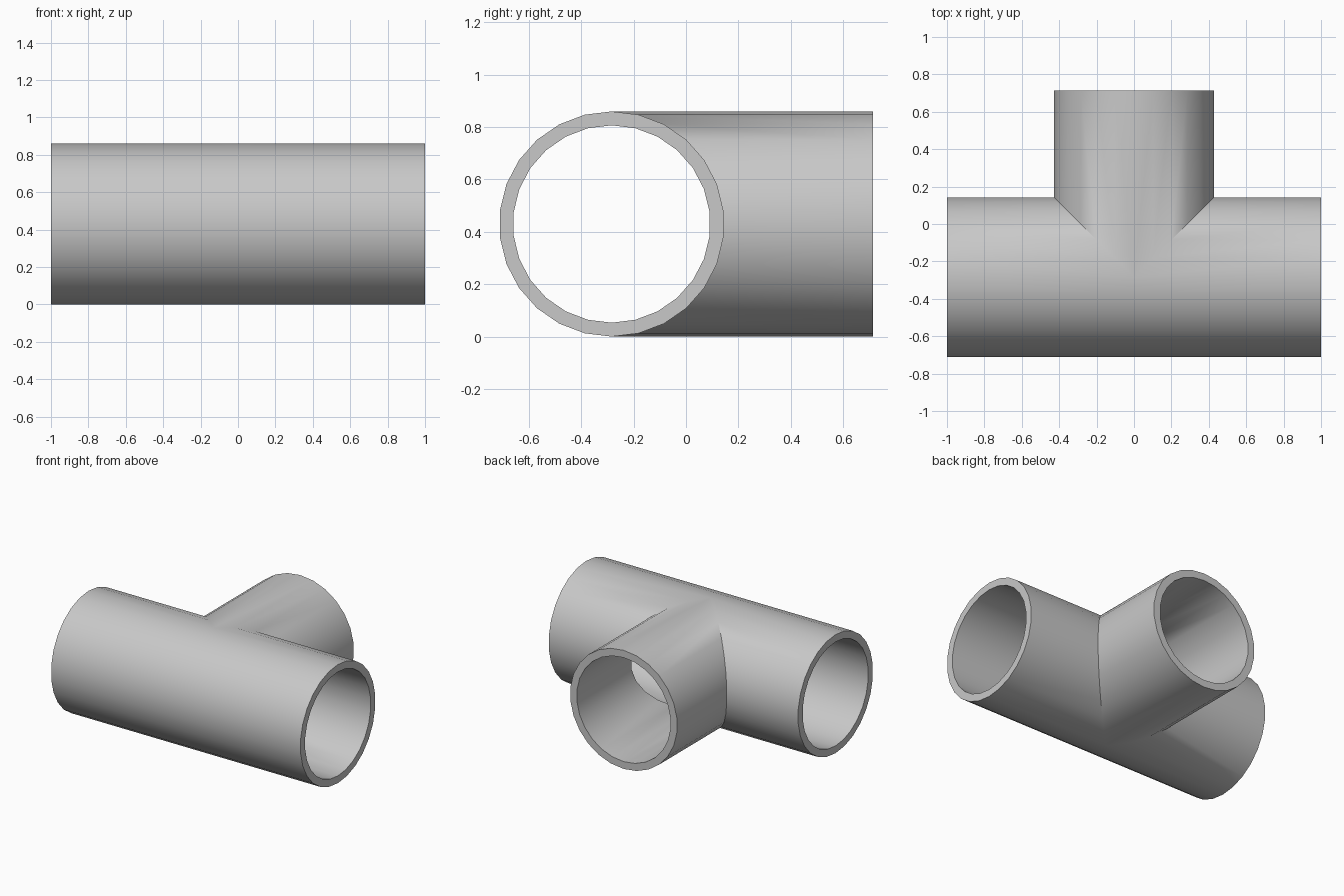
import bpy, bmesh, math

cube = bpy.data.objects.get("Cube")
if cube:
    bpy.data.objects.remove(cube)

SIDES = 26
OUTER, INNER = 0.43, 0.377
AXIS_Y, AXIS_Z = -0.284, 0.43
BRANCH_END = 0.714
GREY = (0.58, 0.58, 0.58, 1)

grey = bpy.data.materials.new("pipe_grey")
grey.use_nodes = True
grey.diffuse_color = GREY
grey.node_tree.nodes["Principled BSDF"].inputs["Base Color"].default_value = GREY


def profile(radius):
    """Polygon ring as (horizontal, vertical), with points at top and bottom."""
    angles = [2 * math.pi * i / SIDES for i in range(SIDES)]
    ring = [(radius * math.sin(a), radius * math.cos(a)) for a in angles]
    return [(0.0 if abs(h) < 1e-6 else h, v) for h, v in ring]


def add_face(bm, corners):
    unique = list(dict.fromkeys(corners))
    bm.faces.new([bm.verts.new((x, y + AXIS_Y, z + AXIS_Z)) for x, y, z in unique])


def edges_of(ring):
    return zip(ring, ring[1:] + ring[:1])


def tee_surface(bm, ring):
    """Run along x and branch along +y, meeting on diagonal mitre lines."""
    reach = BRANCH_END - AXIS_Y
    for (h1, v1), (h2, v2) in edges_of(ring):
        for s in (-1, 1):
            add_face(bm, [(s * max(h1, 0.0), h1, v1), (s * max(h2, 0.0), h2, v2),
                          (s, h2, v2), (s, h1, v1)])
            if h1 + h2 > 0:
                add_face(bm, [(s * h1, h1, v1), (s * h2, h2, v2),
                              (s * h2, reach, v2), (s * h1, reach, v1)])


def rim(bm, outer, inner, place):
    """Flat ring between the outer wall and the bore at one open end."""
    for (a, b), (c, d) in zip(edges_of(outer), edges_of(inner)):
        add_face(bm, [place(*a), place(*b), place(*d), place(*c)])


# Outer wall, bore and the three flat end rims
wall, bore = profile(OUTER), profile(INNER)
bm = bmesh.new()
tee_surface(bm, wall)
tee_surface(bm, bore)
rim(bm, wall, bore, lambda h, v: (-1, h, v))
rim(bm, wall, bore, lambda h, v: (1, h, v))
rim(bm, wall, bore, lambda h, v: (h, BRANCH_END - AXIS_Y, v))
bmesh.ops.remove_doubles(bm, verts=bm.verts[:], dist=0.0001)
bmesh.ops.recalc_face_normals(bm, faces=bm.faces[:])

mesh = bpy.data.meshes.new("pipe_tee")
bm.to_mesh(mesh)
bm.free()
mesh.materials.append(grey)
tee = bpy.data.objects.new("pipe_tee", mesh)
bpy.context.collection.objects.link(tee)

bpy.ops.object.select_all(action="DESELECT")
tee.select_set(True)
bpy.context.view_layer.objects.active = tee
bpy.ops.object.shade_smooth_by_angle(angle=math.radians(30))
